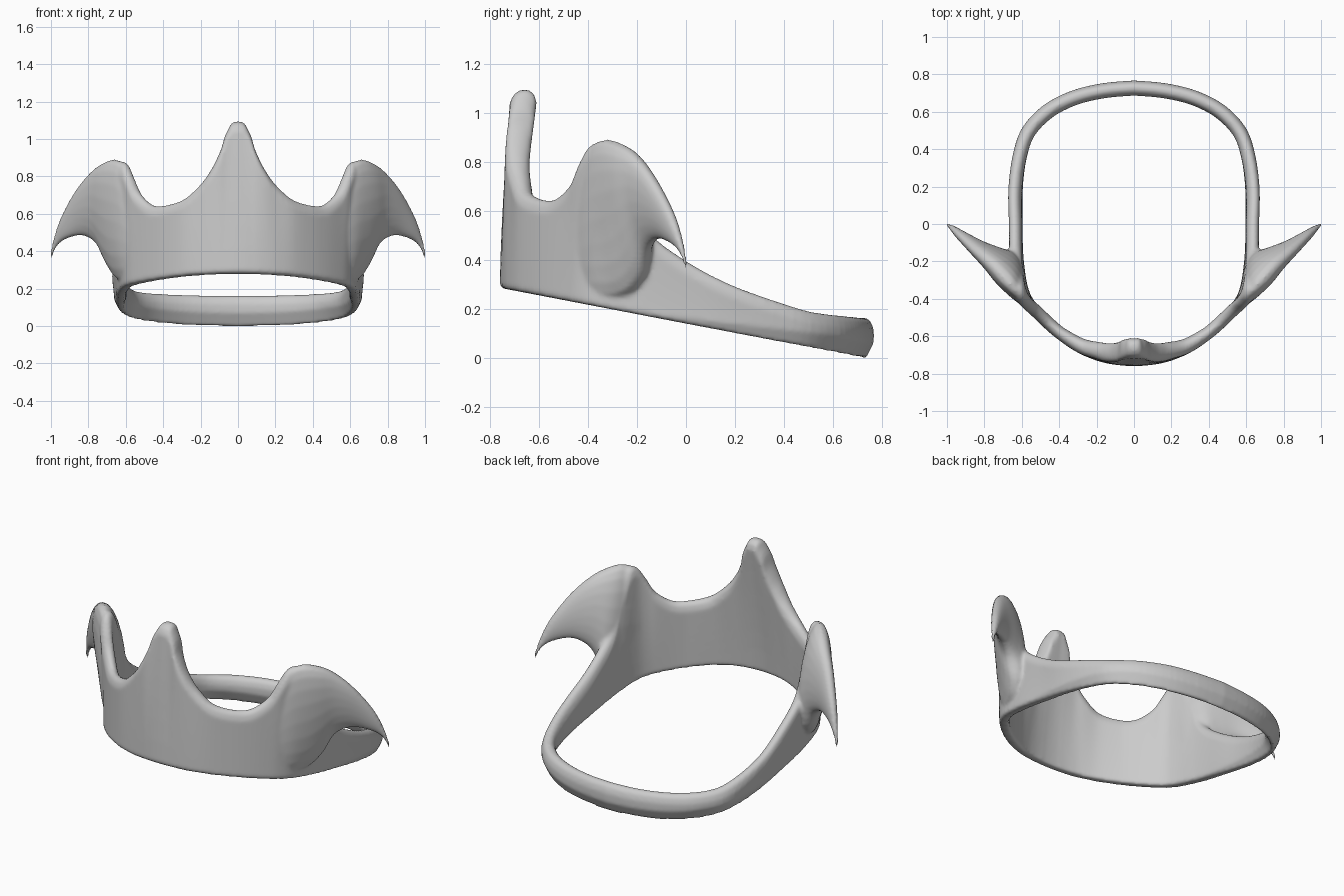
import bpy
import bmesh
import math
from mathutils import Vector

cube = bpy.data.objects.get("Cube")
if cube:
    bpy.data.objects.remove(cube, do_unlink=True)

# Single metal colour
metal = bpy.data.materials.new("plain_grey_metal")
metal.use_nodes = True
grey = (0.6, 0.6, 0.6, 1)
metal.diffuse_color = grey
metal.node_tree.nodes["Principled BSDF"].inputs["Base Color"].default_value = grey


def smooth_path(points, steps):
    """Resample control tuples with a Catmull-Rom spline."""
    pts = [Vector(p) for p in points]
    result = []
    for i in range(len(pts) - 1):
        before = pts[max(i - 1, 0)]
        start, end = pts[i], pts[i + 1]
        after = pts[min(i + 2, len(pts) - 1)]
        for s in range(steps):
            t = s / steps
            slope_a, slope_b = (end - before) / 2, (after - start) / 2
            result.append(start * (2 * t**3 - 3 * t**2 + 1) + end * (3 * t**2 - 2 * t**3)
                          + slope_a * (t**3 - 2 * t**2 + t) + slope_b * (t**3 - t**2))
    result.append(pts[-1])
    return result


def loft(bm, rings, capped):
    """Skin closed rings into a tube."""
    loops = [[bm.verts.new(p) for p in ring] for ring in rings]
    faces = []
    for first, second in zip(loops, loops[1:]):
        count = len(first)
        for k in range(count):
            n = (k + 1) % count
            faces.append(bm.faces.new((first[k], first[n], second[n], second[k])))
    if capped:
        faces += [bm.faces.new(loops[0]), bm.faces.new(loops[-1])]
    bmesh.ops.recalc_face_normals(bm, faces=faces)


def floor_height(y):
    """Sloping plane on which the lower rim lies."""
    return 0.285 - 0.192 * (y + 0.76)


def blend(value, low, high):
    return min(max((value - low) / (high - low), 0), 1)


# Half band, front centre to back centre: outer x, outer y, top height, outward lean
band_stations = [
    (0, -.76, 1.095, -.045), (.04, -.759, 1.085, -.045), (.07, -.756, 1.035, -.035),
    (.1, -.753, .945, -.02), (.15, -.744, .845, -.01), (.21, -.727, .765, -.01),
    (.3, -.688, .682, 0), (.4, -.622, .647, 0), (.48, -.555, .647, 0),
    (.55, -.482, .71, .005), (.585, -.435, .8, .02), (.61, -.385, .87, .03),
    (.628, -.32, .86, .03), (.64, -.24, .68, .03), (.648, -.16, .52, .025),
    (.655, 0, .395, .02), (.66, .18, .3, .02), (.645, .36, .235, .01),
    (.6, .51, .192, 0), (.49, .63, .175, 0), (.34, .71, .168, 0),
    (.17, .752, .163, 0), (0, .767, .163, 0)]


def band_ring(here, tangent):
    x, y, top, lean = here
    outward = Vector((tangent.y, -tangent.x))
    back = blend(y, -0.1, 0.6)
    spike = 1 - blend(x, 0.1, 0.42) if y < 0 else 0
    thick = 0.07 + 0.042 * spike + 0.01 * back
    base_thick = 0.055 + 0.025 * back
    height = top - floor_height(y)
    low = 0.012 + 0.058 * back
    high = min(0.05, height * 0.4)
    wall = [low + (height - high - low) * k / 6 for k in range(7)]
    inset = 0.15 + 0.25 * back
    # Section as (depth across wall, height) from outer foot over the rim to inner foot
    section = [(inset, 0)] + [(0, h) for h in wall]
    section += [(0.14, height - high * 0.35), (0.32, height - high * 0.08), (0.5, height),
                (0.68, height - high * 0.08), (0.86, height - high * 0.35)]
    section += [(1, h) for h in reversed(wall)] + [(1 - inset, 0)]
    ring = []
    for depth, h in section:
        v = h / height
        width = base_thick + (thick - base_thick) * v
        p = Vector((x, y)) + outward * (lean * v**1.5 - depth * width)
        z = top + (floor_height(p.y) - top) * (1 - v)
        ring.append((p.x, p.y, z))
    return ring


crown = bmesh.new()

# Circlet with front spike and side peaks
path = smooth_path(band_stations, 4)
rings = []
for i, here in enumerate(path):
    if i == 0:
        tangent = Vector((1, 0))
    elif i == len(path) - 1:
        tangent = Vector((-1, 0))
    else:
        tangent = (path[i + 1] - path[i - 1]).xy.normalized()
    rings.append(band_ring(here, tangent))
loft(crown, rings, capped=False)

# Swept side wing: crest x y z, lower edge x y z, half thickness
wing_stations = [
    (.55, -.45, .68, .55, -.44, .3, .02), (.605, -.39, .85, .6, -.36, .25, .047),
    (.65, -.335, .89, .64, -.25, .25, .075), (.7, -.28, .88, .685, -.18, .32, .082),
    (.765, -.21, .838, .745, -.155, .435, .066), (.85, -.135, .742, .83, -.115, .483, .045),
    (.93, -.06, .605, .92, -.06, .465, .028), (.975, -.02, .49, .97, -.022, .425, .016),
    (1.004, .002, .38, 1, 0, .36, .009)]
forward = Vector((0.72, -0.69, 0))
rings = []
for s in smooth_path(wing_stations, 4):
    crest, lower, half = Vector(s[:3]), Vector(s[3:6]), s[6]
    centre, axis = (crest + lower) / 2, (crest - lower) / 2
    ring = []
    for k in range(20):
        a = math.tau * k / 20
        side = math.copysign(abs(math.sin(a)) ** 0.85, math.sin(a))
        ring.append(centre + axis * math.cos(a) + forward * half * side)
    rings.append(ring)
loft(crown, rings, capped=True)

mesh = bpy.data.meshes.new("crown")
crown.to_mesh(mesh)
crown.free()
mesh.materials.append(metal)
obj = bpy.data.objects.new("crown", mesh)
bpy.context.collection.objects.link(obj)

# Mirror the half, fuse wings into the band and soften the joins
mirror = obj.modifiers.new("mirror", 'MIRROR')
mirror.use_clip = True
fuse = obj.modifiers.new("fuse", 'REMESH')
fuse.mode = 'VOXEL'
fuse.voxel_size = 0.01
fuse.use_smooth_shade = True
soften = obj.modifiers.new("soften", 'SMOOTH')
soften.factor = 0.5
soften.iterations = 5
